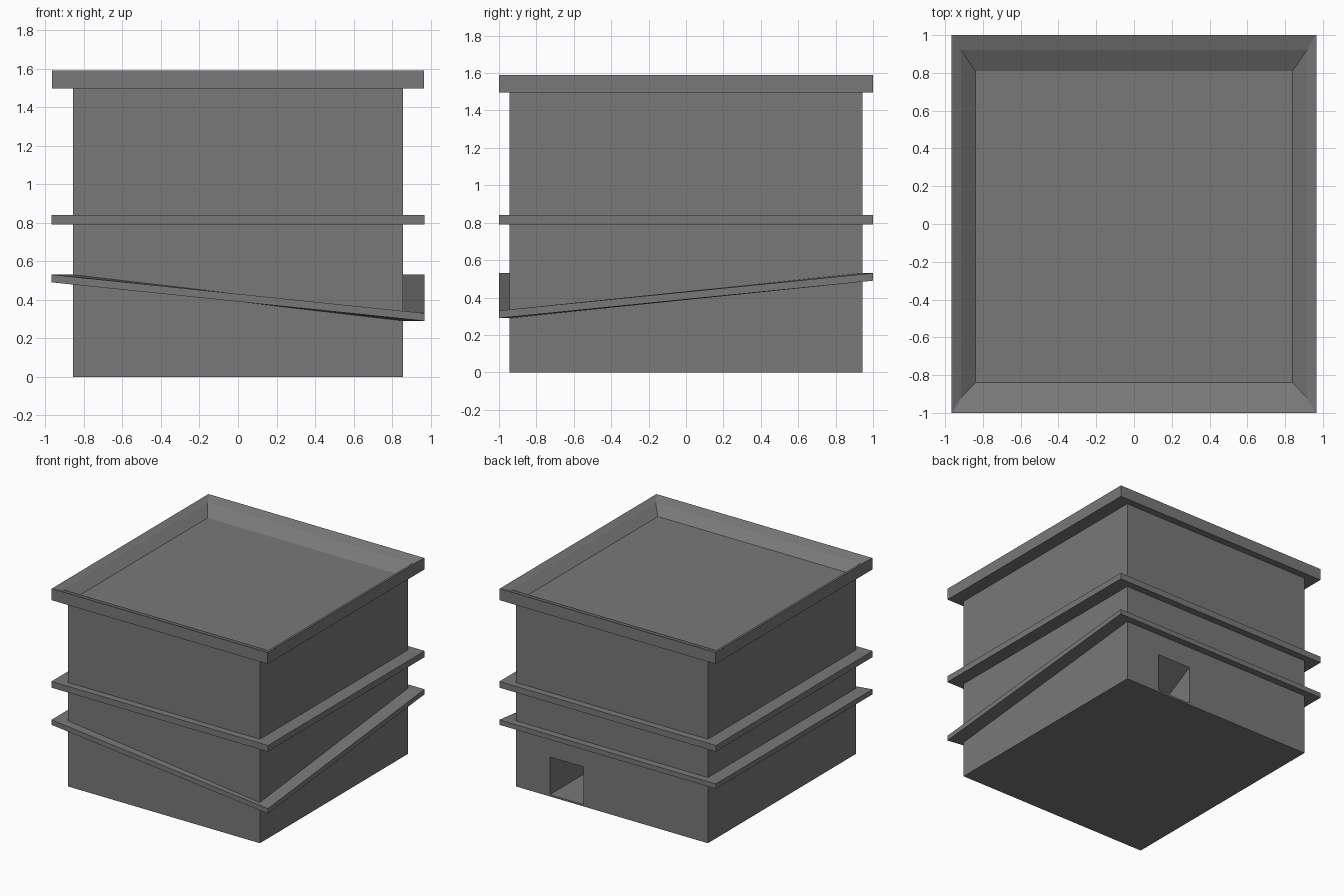
import bpy
import bmesh

if "Cube" in bpy.data.objects:
    bpy.data.objects.remove(bpy.data.objects["Cube"], do_unlink=True)

grey = bpy.data.materials.new("stone grey")
grey.use_nodes = True
grey.diffuse_color = (0.19, 0.19, 0.19, 1)
grey.node_tree.nodes["Principled BSDF"].inputs["Base Color"].default_value = grey.diffuse_color


def ring(x, y, z, y_front=None):
    """Rectangle of corners; z is one height or one per corner (front left first)."""
    heights = z if isinstance(z, (list, tuple)) else [z] * 4
    front = -y if y_front is None else y_front
    corners = [(-x, front), (x, front), (x, y), (-x, y)]
    return [(cx, cy, h) for (cx, cy), h in zip(corners, heights)]


def loft(name, rings, closed=False):
    """Skin successive rings; cap the ends, or join last to first when closed."""
    bm = bmesh.new()
    loops = [[bm.verts.new(p) for p in r] for r in rings]
    pairs = list(zip(loops, loops[1:]))
    if closed:
        pairs.append((loops[-1], loops[0]))
    else:
        bm.faces.new(loops[0])
        bm.faces.new(loops[-1])
    for a, b in pairs:
        for i in range(4):
            j = (i + 1) % 4
            bm.faces.new((a[i], a[j], b[j], b[i]))
    bmesh.ops.recalc_face_normals(bm, faces=bm.faces)
    mesh = bpy.data.meshes.new(name)
    bm.to_mesh(mesh)
    bm.free()
    mesh.materials.append(grey)
    obj = bpy.data.objects.new(name, mesh)
    bpy.context.collection.objects.link(obj)
    return obj


BODY = (0.857, 0.944)
LEDGE = (0.967, 1.0)


def ledge(name, bottoms, thickness):
    """Mitred band around the body, with its own height at each corner."""
    tops = [b + thickness for b in bottoms]
    inner = (BODY[0] - 0.002, BODY[1] - 0.002)
    return loft(name, [ring(*inner, bottoms), ring(*LEDGE, bottoms),
                       ring(*LEDGE, tops), ring(*inner, tops)], closed=True)


# Main block
body = loft("body", [ring(*BODY, 0), ring(*BODY, 1.5)])

# Doorway in the back, with a ceiling sloping down inwards
back, deep = 1.0, 0.44
doorway = loft("doorway_cutter", [
    [(x, back, 0.015), (x, back, 0.35), (x, deep, 0.04), (x, deep, 0.015)]
    for x in (0.255, 0.555)])
cut = body.modifiers.new("doorway", "BOOLEAN")
cut.operation = "DIFFERENCE"
cut.solver = "EXACT"
cut.object = doorway
bpy.context.view_layer.objects.active = body
bpy.ops.object.modifier_apply(modifier=cut.name)
bpy.data.objects.remove(doorway, do_unlink=True)

# Level ledge and the one dipping to the front corner
ledge("middle_ledge", [0.79] * 4, 0.05)
ledge("sloping_ledge", [0.49, 0.29, 0.49, 0.49], 0.04)

# Overhanging roof with a sunken, sloped-edge floor
loft("roof", [
    ring(*BODY, 1.497),
    ring(0.965, 1.0, 1.497),
    ring(0.965, 1.0, 1.59),
    ring(0.96, 0.997, 1.59),
    ring(0.915, 0.92, 1.565),
    ring(0.84, 0.81, 1.503, y_front=-0.84),
])
